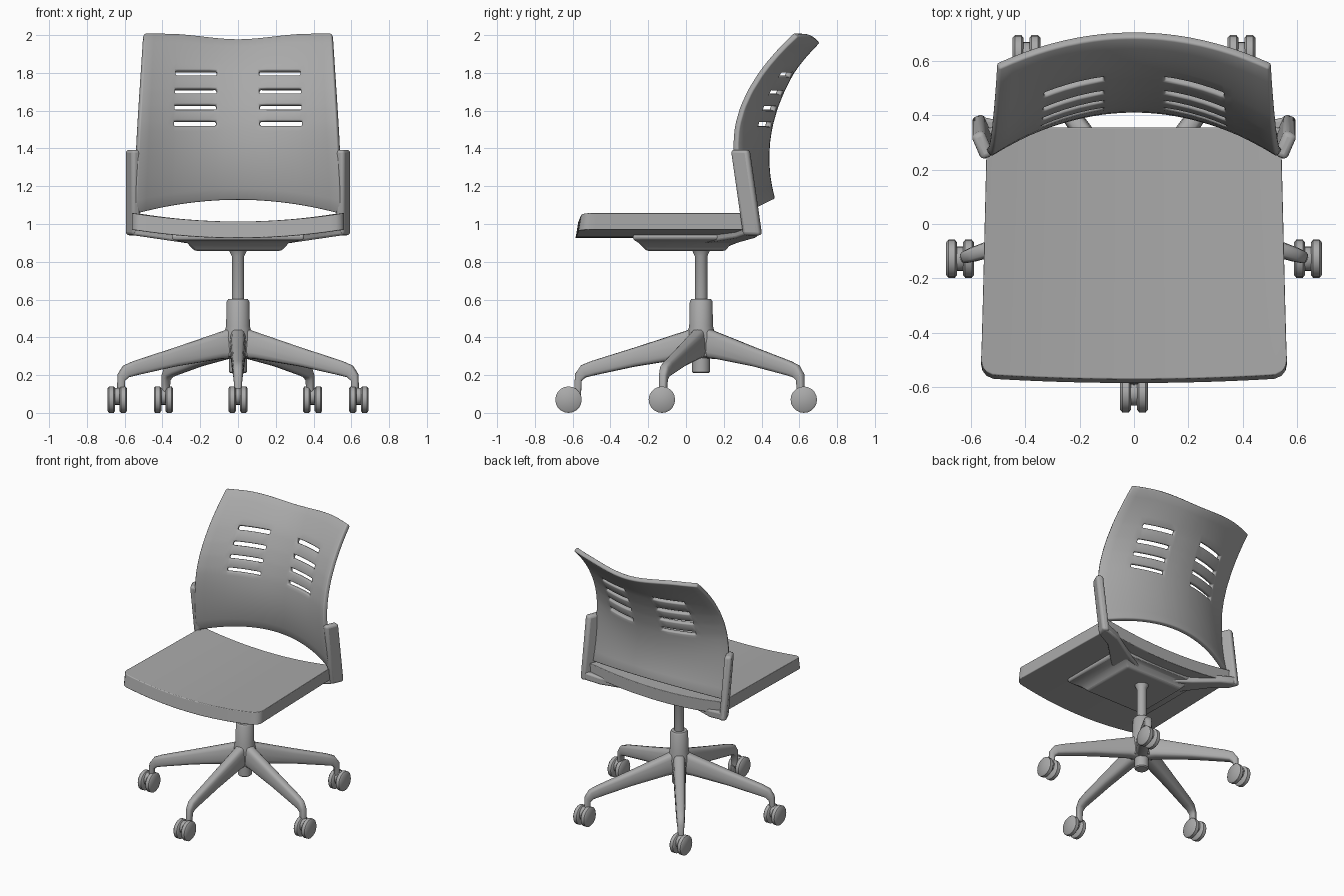
import bpy, bmesh, math
from mathutils import Matrix, Vector

if "Cube" in bpy.data.objects:
    bpy.data.objects.remove(bpy.data.objects["Cube"])

grey = bpy.data.materials.new("plain grey")
grey.use_nodes = True
grey.diffuse_color = (0.4, 0.4, 0.4, 1)
grey.node_tree.nodes["Principled BSDF"].inputs["Base Color"].default_value = (0.4, 0.4, 0.4, 1)

AXIS_Y = 0.08  # the column stands a little behind the centre


def finish(name, bm, bevel=0, segments=3, mirror=False, thickness=0, angle=40):
    bmesh.ops.recalc_face_normals(bm, faces=bm.faces)
    mesh = bpy.data.meshes.new(name)
    bm.to_mesh(mesh)
    bm.free()
    mesh.materials.append(grey)
    ob = bpy.data.objects.new(name, mesh)
    bpy.context.collection.objects.link(ob)
    bpy.ops.object.select_all(action="DESELECT")
    ob.select_set(True)
    bpy.context.view_layer.objects.active = ob
    bpy.ops.object.shade_smooth_by_angle(angle=math.radians(angle))
    if thickness:
        mod = ob.modifiers.new("thickness", "SOLIDIFY")
        mod.thickness, mod.offset = thickness, 0
    if bevel:
        mod = ob.modifiers.new("round", "BEVEL")
        mod.width, mod.segments, mod.limit_method = bevel, segments, "ANGLE"
        mod.angle_limit = math.radians(40)
    if mirror:
        ob.modifiers.new("mirror", "MIRROR")
    return ob


def loft(bm, rings, closed=True):
    """Skin a list of point rings and cap both ends."""
    loops = [[bm.verts.new(p) for p in ring] for ring in rings]
    n = len(loops[0])
    for a, b in zip(loops, loops[1:]):
        for i in range(n):
            j = (i + 1) % n
            bm.faces.new((a[i], a[j], b[j], b[i]))
    bm.faces.new(loops[0])
    bm.faces.new(loops[-1])


def lathe(name, profile, sides=32):
    bm = bmesh.new()
    turns = [2 * math.pi * i / sides for i in range(sides)]
    loft(bm, [[(r * math.cos(a), AXIS_Y + r * math.sin(a), z) for a in turns]
              for r, z in profile])
    return finish(name, bm)


def rect(x, y0, y1, z0, z1):
    return [(x, y0, z0), (x, y1, z0), (x, y1, z1), (x, y0, z1)]


# Seat: a dished cushion, rounded in plan, with a softened rim
def seat():
    bm = bmesh.new()
    nx = 24
    radius = 0.05
    xs = [-math.cos(math.pi * i / nx) for i in range(nx + 1)]

    def point(u, v, top):
        y = -0.585 + 0.94 * v
        half = 0.562 - 0.022 * v
        x = u * half
        # round the front corners and bow the front edge
        y += (1 - v) * 0.018 * u * u
        inset = max(0, abs(x) - (half - radius))
        y += (1 - v) ** 8 * (radius - math.sqrt(max(0, radius ** 2 - inset ** 2)))
        if top:
            y += (1 - v) ** 6 * 0.015
        z = 0.925 + 0.045 * u * u + (0.088 if top else 0)
        return x, y, z

    vs = [0, 0.06, 0.15, 0.3, 0.5, 0.75, 1]
    grids = [[[bm.verts.new(point(u, v, t)) for u in xs] for v in vs] for t in (0, 1)]
    for g in grids:
        for r0, r1 in zip(g, g[1:]):
            for i in range(nx):
                bm.faces.new((r0[i], r0[i + 1], r1[i + 1], r1[i]))
    low, high = grids
    border = lambda g: g[0] + [r[-1] for r in g[1:]] + g[-1][-2::-1] + [r[0] for r in g[-2:0:-1]]
    a, b = border(low), border(high)
    for i in range(len(a)):
        j = (i + 1) % len(a)
        bm.faces.new((a[i], a[j], b[j], b[i]))
    finish("seat", bm, bevel=0.03, segments=4, angle=50)


seat()


# Backrest: a curved shell with two columns of four slots
def shell_point(x_ratio, z):
    half = 0.555 - 0.055 * (z - 1.06) / 0.94
    x = x_ratio * half
    middle = 0.425 + 0.64 * (z - 1.35) ** 2
    side = 0.262 + (0.95 if z > 1.42 else 0.5) * (z - 1.42) ** 2
    y = middle + (side - middle) * x_ratio ** 2
    s = min(1, abs(x) / 0.38)
    z -= 0.03 * (1 - s * s * (3 - 2 * s)) * max(0, (z - 1.82) / 0.18)
    z -= 0.075 * x_ratio ** 2 * max(0, (1.45 - z) / 0.32)
    return x, y, z


def backrest():
    bm = bmesh.new()
    slot_z = [1.53, 1.615, 1.7, 1.795]
    gap = 0.012
    zs = [1.13 + 0.06 * i for i in range(7)]
    for z in slot_z:
        zs += [z - gap, z + gap]
    zs += [1.85, 1.9, 1.95, 2.0]
    right = [0, 0.06, 0.13, 0.18, 0.22, 0.3, 0.4, 0.5, 0.58, 0.63, 0.65, 0.72, 0.8, 0.9, 1]
    us = [-u for u in right[:0:-1]] + right
    grid = [[bm.verts.new(shell_point(u, z)) for u in us] for z in zs]
    for j in range(len(zs) - 1):
        for i in range(len(us) - 1):
            zc, uc = (zs[j] + zs[j + 1]) / 2, abs(us[i] + us[i + 1]) / 2
            is_slot = 0.22 < uc < 0.65 and any(abs(zc - z) < 0.005 for z in slot_z)
            if not is_slot:
                bm.faces.new((grid[j][i], grid[j][i + 1], grid[j + 1][i + 1], grid[j + 1][i]))
    finish("backrest", bm, bevel=0.008, segments=2, thickness=0.032)


backrest()

# Uprights: leaning posts that carry the backrest, turned to follow its curve
bm = bmesh.new()
along, across = Vector((0.4, 0.92, 0)) * 0.05, Vector((0.92, -0.4, 0)) * 0.025
rings = []
for centre in (Vector((0.557, 0.353, 0.94)), Vector((0.557, 0.288, 1.393))):
    rings.append([centre + along * a + across * b
                  for a, b in ((-1, -1), (1, -1), (1, 1), (-1, 1))])
loft(bm, rings)
finish("back_uprights", bm, bevel=0.018, mirror=True)

# Brackets linking the mechanism to the uprights
bm = bmesh.new()
loft(bm, [rect(0.12, 0.02, 0.22, 0.875, 0.94), rect(0.28, 0.1, 0.28, 0.9, 0.96),
          rect(0.45, 0.26, 0.37, 0.925, 0.98), rect(0.565, 0.31, 0.395, 0.942, 1.0)])
finish("back_brackets", bm, bevel=0.012, mirror=True)

# Mechanism: a tapered box under the seat
bm = bmesh.new()
levels = [(0.23, -0.21, 0.21, 0.858), (0.27, -0.25, 0.24, 0.9), (0.35, -0.28, 0.27, 0.918),
          (0.35, -0.28, 0.27, 0.945)]
loft(bm, [[(-w, y0, z), (w, y0, z), (w, y1, z), (-w, y1, z)] for w, y0, y1, z in levels])
finish("seat_mechanism", bm, bevel=0.012)

# Column and hub
lathe("gas_column", [(0.033, 0.5), (0.033, 0.83), (0.05, 0.865)])
lathe("hub", [(0.04, 0.21), (0.047, 0.217), (0.047, 0.29), (0.075, 0.3), (0.078, 0.4),
              (0.063, 0.46), (0.06, 0.59), (0.052, 0.602), (0.03, 0.604)])


# Five legs, each a tapering rounded beam that turns down into a caster stem
def leg_ring(r0, z0, r1, z1, half):
    ring = []
    for i in range(16):
        a = 2 * math.pi * i / 16
        c, s = math.cos(a), math.sin(a)
        c, s = math.copysign(abs(c) ** 0.6, c), math.copysign(abs(s) ** 0.6, s)
        t = (1 + s) / 2
        ring.append(Vector((r0 + (r1 - r0) * t, half * c * (1.1 - 0.2 * t), z0 + (z1 - z0) * t)))
    return ring


leg_sections = [(0.0, 0.29, 0.0, 0.47, 0.045), (0.1, 0.285, 0.08, 0.435, 0.042),
                (0.35, 0.245, 0.34, 0.35, 0.036), (0.56, 0.2, 0.58, 0.275, 0.03),
                (0.61, 0.188, 0.636, 0.252, 0.027), (0.632, 0.17, 0.668, 0.205, 0.023),
                (0.636, 0.09, 0.672, 0.09, 0.018)]


def disc(bm, x, y, z, radius, width, sides=20):
    """A wheel with softened rims, its axle along x."""
    steps = [(-0.5, 0.86), (-0.3, 1), (0.3, 1), (0.5, 0.86)]
    turns = [2 * math.pi * i / sides for i in range(sides)]
    loft(bm, [[(x + w * width, y + k * radius * math.cos(a), z + k * radius * math.sin(a))
               for a in turns] for w, k in steps])


for n in range(5):
    angle = math.radians(-90 + 72 * n)
    place = Matrix.Translation((0, AXIS_Y, 0)) @ Matrix.Rotation(angle, 4, "Z")
    bm = bmesh.new()
    loft(bm, [[place @ p for p in leg_ring(*s)] for s in leg_sections])
    finish(f"base_leg_{n + 1}", bm, angle=50)
    # Twin wheel caster with a bridging housing
    hub = place @ Vector((0.702 if n == 0 else 0.672, 0, 0.07))
    bm = bmesh.new()
    for side in (-1, 1):
        disc(bm, hub.x + side * 0.031, hub.y, hub.z, 0.07, 0.04)
    disc(bm, hub.x, hub.y, hub.z + 0.018, 0.045, 0.05)
    finish(f"caster_{n + 1}", bm)
